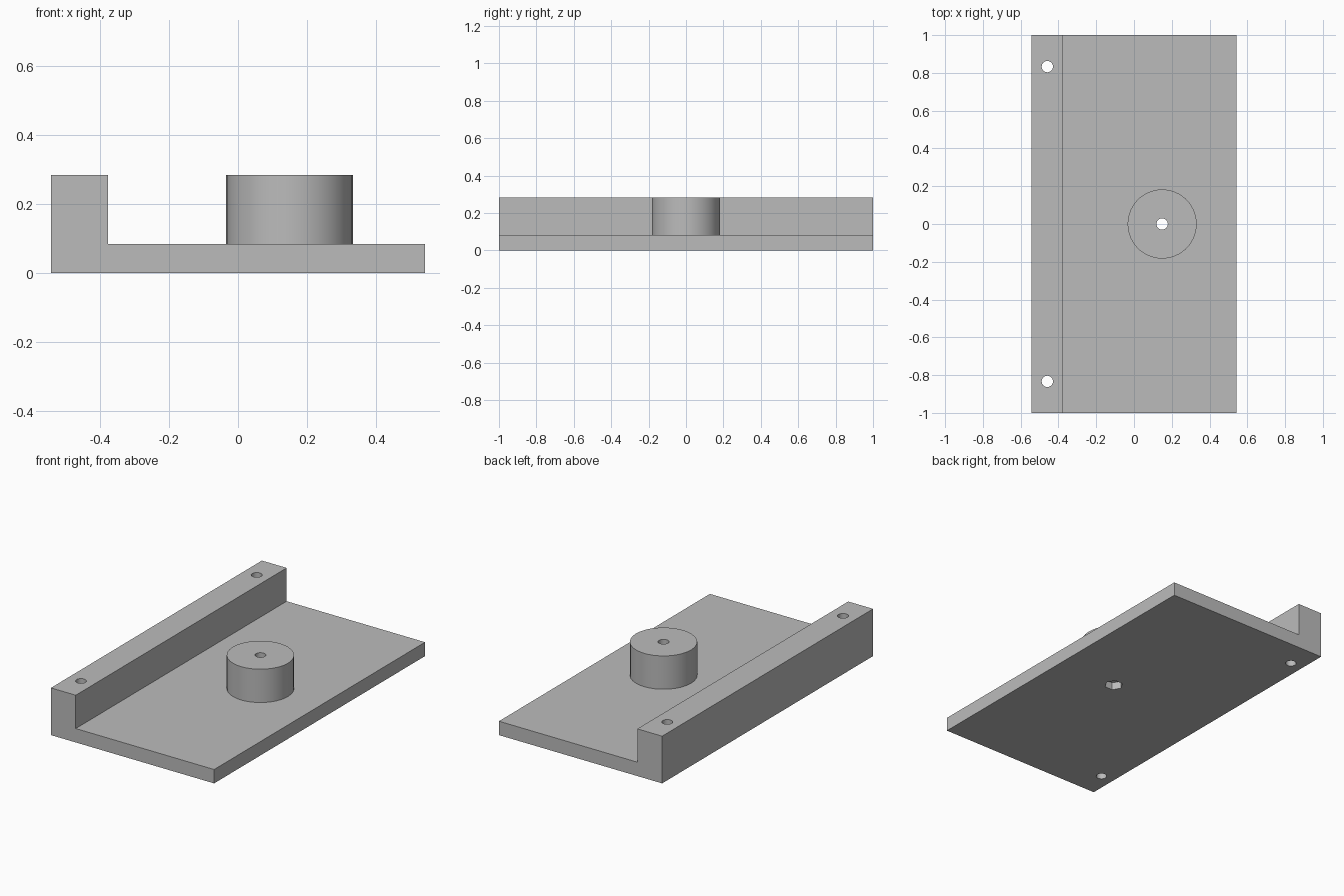
import bpy, bmesh, math
from mathutils import Matrix

if "Cube" in bpy.data.objects:
    bpy.data.objects.remove(bpy.data.objects["Cube"])

gray = bpy.data.materials.new("plain gray")
gray.diffuse_color = (0.5, 0.5, 0.5, 1)
gray.use_nodes = True
gray.node_tree.nodes["Principled BSDF"].inputs["Base Color"].default_value = gray.diffuse_color


def finish(name, bm):
    bmesh.ops.recalc_face_normals(bm, faces=bm.faces)
    mesh = bpy.data.meshes.new(name)
    bm.to_mesh(mesh)
    bm.free()
    mesh.materials.append(gray)
    ob = bpy.data.objects.new(name, mesh)
    bpy.context.collection.objects.link(ob)
    return ob


def cylinder(name, x, y, z0, z1, radius, sides):
    """Upright prism with its first corner on the x axis."""
    bm = bmesh.new()
    place = Matrix.Translation((x, y, (z0 + z1) / 2)) @ Matrix.Rotation(math.pi / 2, 4, 'Z')
    bmesh.ops.create_cone(bm, cap_ends=True, segments=sides, radius1=radius,
                          radius2=radius, depth=z1 - z0, matrix=place)
    return finish(name, bm)


def combine(target, tool, operation):
    tool.hide_render = True
    mod = target.modifiers.new(operation.lower(), 'BOOLEAN')
    mod.operation = operation
    mod.solver = 'EXACT'
    mod.object = tool
    bpy.context.view_layer.objects.active = target
    bpy.ops.object.modifier_apply(modifier=mod.name)
    bpy.data.objects.remove(tool)


# Main dimensions
W, BASE, TOP, RAIL = 0.5417, 0.0833, 0.2833, -0.377
BOSS_X, RAIL_X, HOLE_Y, HOLE_R = 0.149, -0.459, 0.833, 0.03

# Plate with a raised rail: L profile extruded along y
bm = bmesh.new()
profile = [(-W, 0), (W, 0), (W, BASE), (RAIL, BASE), (RAIL, TOP), (-W, TOP)]
face = bm.faces.new([bm.verts.new((x, -1, z)) for x, z in profile])
side = bmesh.ops.extrude_face_region(bm, geom=[face])
bmesh.ops.translate(bm, vec=(0, 2, 0),
                    verts=[v for v in side["geom"] if isinstance(v, bmesh.types.BMVert)])
plate = finish("mounting_plate", bm)

# Round boss standing on the plate
combine(plate, cylinder("boss", BOSS_X, 0, 0.04, TOP, 0.1833, 30), 'UNION')

# Screw holes through the boss and both rail ends
for x, y in [(BOSS_X, 0), (RAIL_X, HOLE_Y), (RAIL_X, -HOLE_Y)]:
    combine(plate, cylinder("hole_cutter", x, y, -0.1, 0.4, HOLE_R, 24), 'DIFFERENCE')

# Hexagonal nut pocket underneath the boss
combine(plate, cylinder("nut_pocket_cutter", BOSS_X, 0, -0.1, 0.045, 0.052, 6), 'DIFFERENCE')

# Smooth the round walls, keep the hard edges
bpy.ops.object.select_all(action='DESELECT')
plate.select_set(True)
bpy.context.view_layer.objects.active = plate
bpy.ops.object.shade_smooth_by_angle(angle=math.radians(30))
